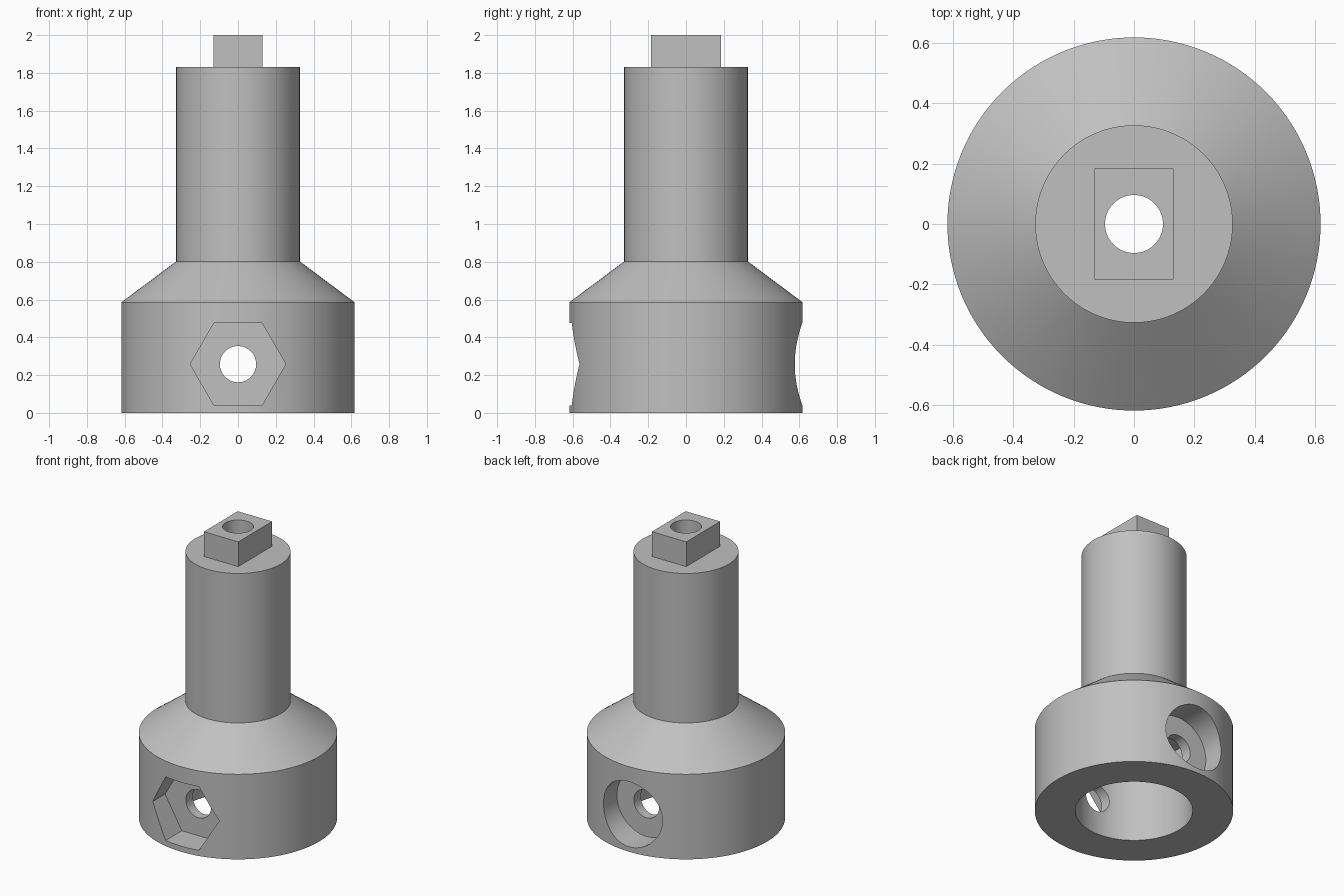
import bpy
import bmesh
from math import pi, radians, cos, sin
from mathutils import Matrix

cube = bpy.data.objects.get("Cube")
if cube:
    bpy.data.objects.remove(cube, do_unlink=True)

SEGMENTS = 128
SCREW_Z = 0.258      # height of the cross hole
POCKET_FLOOR = 0.43  # distance of the pocket floors from the axis

grey = bpy.data.materials.new("plain grey")
grey.use_nodes = True
colour = (0.53, 0.53, 0.53, 1)
grey.diffuse_color = colour
grey.node_tree.nodes["Principled BSDF"].inputs["Base Color"].default_value = colour


def finish(name, bm):
    bmesh.ops.recalc_face_normals(bm, faces=bm.faces)
    mesh = bpy.data.meshes.new(name)
    bm.to_mesh(mesh)
    bm.free()
    mesh.materials.append(grey)
    obj = bpy.data.objects.new(name, mesh)
    bpy.context.collection.objects.link(obj)
    return obj


def lathe(name, profile):
    """Closed solid of revolution from (radius, z) points."""
    bm = bmesh.new()
    rings = []
    for r, z in profile:
        angles = [2 * pi * i / SEGMENTS for i in range(SEGMENTS)]
        rings.append([bm.verts.new((r * cos(a), r * sin(a), z)) for a in angles])
    for low, high in zip(rings, rings[1:]):
        for i in range(SEGMENTS):
            j = (i + 1) % SEGMENTS
            bm.faces.new((low[i], low[j], high[j], high[i]))
    bm.faces.new(rings[0])
    bm.faces.new(rings[-1])
    return finish(name, bm)


def cross_prism(name, radius, sides, y0, y1):
    """Prism along y at the height of the cross hole, a corner pointing to +x."""
    bm = bmesh.new()
    place = Matrix.Translation((0, (y0 + y1) / 2, SCREW_Z)) @ Matrix.Rotation(radians(90), 4, "X")
    bmesh.ops.create_cone(bm, cap_ends=True, segments=sides, radius1=radius,
                          radius2=radius, depth=y1 - y0, matrix=place)
    # Turn about the hole axis until a corner lies level with the axis
    first = max(bm.verts, key=lambda v: v.co.x)
    if sides == 6 and abs(first.co.z - SCREW_Z) > 0.01:
        bmesh.ops.rotate(bm, verts=bm.verts, cent=(0, 0, SCREW_Z),
                         matrix=Matrix.Rotation(radians(30), 3, "Y"))
    return finish(name, bm)


def box(name, sx, sy, z0, z1):
    bm = bmesh.new()
    bmesh.ops.create_cube(bm, size=1)
    bmesh.ops.scale(bm, verts=bm.verts, vec=(sx, sy, z1 - z0))
    bmesh.ops.translate(bm, verts=bm.verts, vec=(0, 0, (z0 + z1) / 2))
    return finish(name, bm)


def combine(target, tool, operation):
    tool.hide_render = True
    mod = target.modifiers.new(operation, "BOOLEAN")
    mod.operation = operation
    mod.solver = "EXACT"
    mod.object = tool
    bpy.ops.object.select_all(action="DESELECT")
    bpy.context.view_layer.objects.active = target
    target.select_set(True)
    bpy.ops.object.modifier_apply(modifier=mod.name)
    bpy.data.objects.remove(tool, do_unlink=True)


# Wide socket, sloped shoulder and shaft
adapter = lathe("shaft_adapter", [(0.618, 0), (0.618, 0.585), (0.327, 0.802), (0.327, 1.83)])

# Rectangular drive key on top
combine(adapter, box("drive_key", 0.262, 0.368, 1.7, 2.0), "UNION")

# Bore from below with a narrow hole through to the top
combine(adapter, lathe("bore_cutter", [(0.366, -0.1), (0.366, 0.585), (0.096, 0.585), (0.096, 2.1)]),
        "DIFFERENCE")

# Cross hole, hexagonal nut pocket in front, round screw head pocket behind
combine(adapter, cross_prism("cross_hole_cutter", 0.096, 64, -0.8, 0.8), "DIFFERENCE")
combine(adapter, cross_prism("nut_pocket_cutter", 0.253, 6, -0.8, -POCKET_FLOOR), "DIFFERENCE")
combine(adapter, cross_prism("head_pocket_cutter", 0.224, 96, POCKET_FLOOR, 0.8), "DIFFERENCE")

bpy.ops.object.shade_smooth_by_angle(angle=radians(25))
